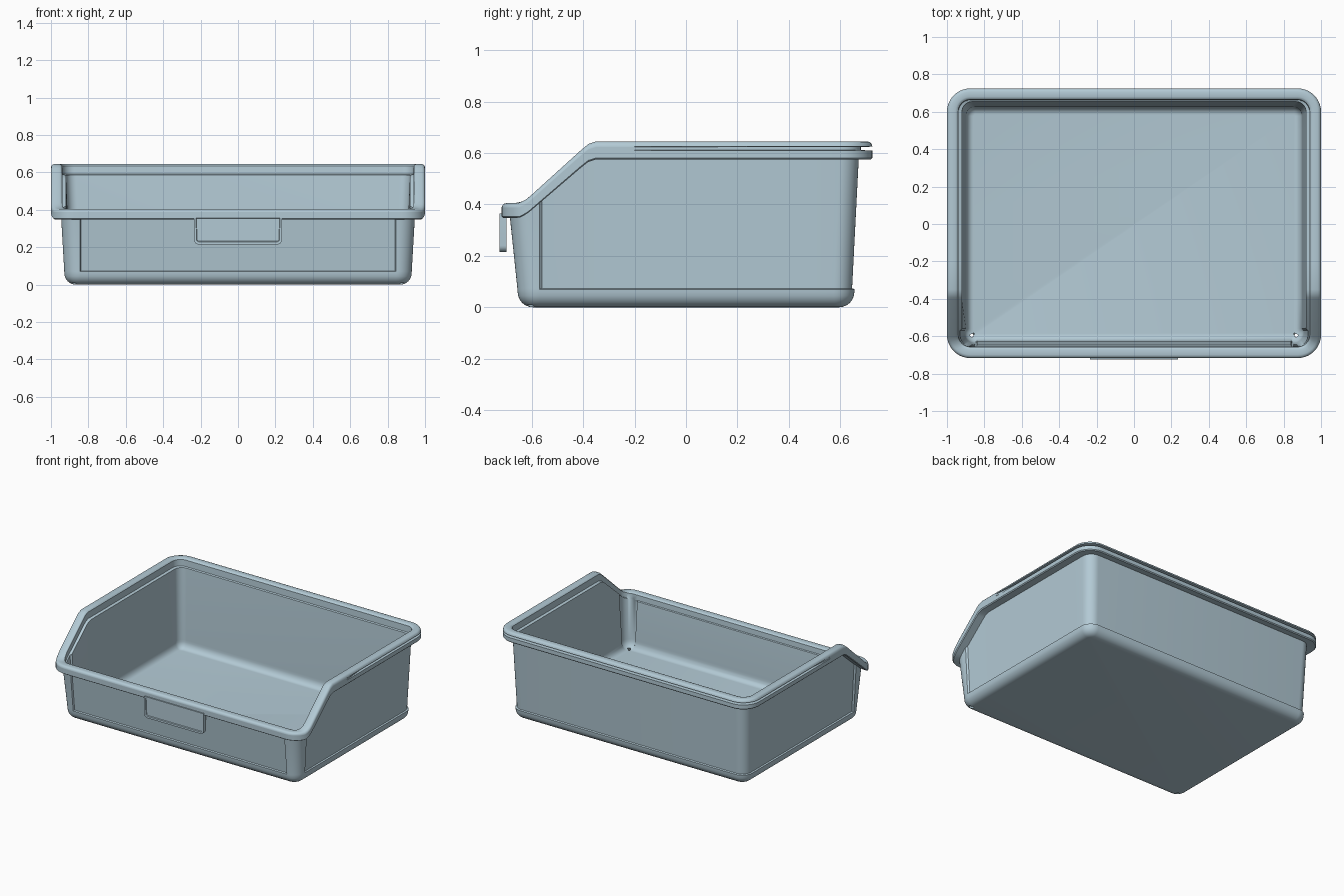
import bpy, bmesh, math
from mathutils import Vector

cube = bpy.data.objects.get("Cube")
if cube:
    bpy.data.objects.remove(cube, do_unlink=True)

plastic = bpy.data.materials.new("pale blue plastic")
plastic.use_nodes = True
colour = (0.45, 0.59, 0.665, 1)
plastic.diffuse_color = colour
plastic.node_tree.nodes["Principled BSDF"].inputs["Base Color"].default_value = colour

ARC = 10
SIDE_Y = [-0.57, -0.56, -0.41, -0.395, -0.38, -0.365, -0.35, -0.2, 0.05, 0.3, 0.5]
FRONT_X = [-0.845, -0.84, 0.84, 0.845]
EDGE = [(-0.65, 0.405), (-0.62, 0.42), (-0.41, 0.61), (-0.38, 0.635), (-0.35, 0.645)]


def rim_height(y):
    """Low front, sloped cheeks, high back."""
    if y <= EDGE[0][0]:
        return EDGE[0][1]
    for (y0, z0), (y1, z1) in zip(EDGE, EDGE[1:]):
        if y <= y1:
            return z0 + (z1 - z0) * (y - y0) / (y1 - y0)
    return EDGE[-1][1]


def outline(hx, yf, yb, r):
    """Rounded rectangle as (point, inward normal, in_panel)."""
    def corner(cx, cy, start, panel):
        for i in range(ARC + 1):
            a = math.radians(start + 90 * i / ARC)
            d = Vector((math.cos(a), math.sin(a)))
            yield Vector((cx, cy)) + d * r, -d, panel
    pts = [(Vector((hx, y)), Vector((-1, 0)), y > -0.565) for y in SIDE_Y]
    pts += corner(hx - r, yb - r, 0, True)
    pts += corner(r - hx, yb - r, 90, True)
    pts += [(Vector((-hx, y)), Vector((1, 0)), y > -0.565) for y in reversed(SIDE_Y)]
    pts += corner(r - hx, yf + r, 180, False)
    pts += [(Vector((x, yf)), Vector((0, 1)), abs(x) < 0.843) for x in FRONT_X]
    pts += corner(hx - r, yf + r, 270, False)
    return pts


def finish(bm, name):
    bmesh.ops.recalc_face_normals(bm, faces=bm.faces[:])
    mesh = bpy.data.meshes.new(name)
    bm.to_mesh(mesh)
    bm.free()
    obj = bpy.data.objects.new(name, mesh)
    bpy.context.collection.objects.link(obj)
    mesh.materials.append(plastic)
    bpy.ops.object.select_all(action='DESELECT')
    obj.select_set(True)
    bpy.context.view_layer.objects.active = obj
    bpy.ops.object.shade_smooth_by_angle(angle=math.radians(35))


# Bin shell: one continuous loft from the underside, over the rim, to the floor
bm = bmesh.new()
rings = []


def ring(hx, yf, yb, r, z=None, drop=0, recess=0, groove=0):
    verts = []
    for p, n, panel in outline(hx, yf, yb, r):
        top = rim_height(p.y)
        height = z if z is not None else top - drop * (0.82 + 0.75 * (top - 0.405))
        depth = recess * panel + groove * min(1, max(0, (p.y + 0.2) / 0.5))
        q = p + n * depth
        verts.append(bm.verts.new((q.x, q.y, height)))
    rings.append(verts)


def rim(inset, drop, groove=0):
    ring(1 - inset, inset - 0.717, 0.725 - inset, 0.125 - inset, drop=drop, groove=groove)


# rounded bottom edge
for i in range(7):
    a = math.radians(90 * i / 6)
    o = 0.06 * (1 - math.sin(a))
    ring(0.928 - o, o - 0.655, 0.655 - o, 0.08 - o, z=0.06 * (1 - math.cos(a)))
# base band and recessed outer panels
ring(0.929, -0.656, 0.656, 0.08, z=0.07)
ring(0.929, -0.656, 0.656, 0.08, z=0.074, recess=0.01)
ring(0.947, -0.685, 0.682, 0.085, drop=0.066, recess=0.01)
# rim with a groove around the back and sides
rim(0.006, 0.07)
rim(0, 0.064)
rim(0, 0.036)
rim(0, 0.033, 0.045)
rim(0, 0.022, 0.045)
rim(0, 0.020)
for inset, drop in [(0.003, 0.01), (0.009, 0.003), (0.018, 0), (0.045, 0),
                    (0.054, 0.003), (0.060, 0.010), (0.062, 0.055)]:
    rim(inset, drop)
# inner walls, fillet and floor
ring(0.930, -0.658, 0.664, 0.065, drop=0.06, recess=0.01)
ring(0.908, -0.637, 0.637, 0.06, z=0.085, recess=0.01)
for i in range(1, 7):
    a = math.radians(90 * i / 6)
    o = 0.05 * (1 - math.cos(a))
    ring(0.908 - o, o - 0.637, 0.637 - o, 0.06 - o,
         z=0.085 - 0.06 * math.sin(a), recess=0.01 * (1 - i / 6))

# drain holes: leave a patch open in both skins at the front corners, then wall it
SPAN = 4
left_corner = len(SIDE_Y) * 2 + (ARC + 1) * 2
hole_starts = [left_corner + 3, left_corner + ARC + 1 + len(FRONT_X) + 3]
last = len(rings) - 1
open_rows = (0, 1, last - 2, last - 1)
for k, (a, b) in enumerate(zip(rings, rings[1:])):
    for i in range(len(a)):
        if k in open_rows and any(s <= i < s + SPAN for s in hole_starts):
            continue
        j = (i + 1) % len(a)
        bm.faces.new((a[i], a[j], b[j], b[i]))
bm.faces.new(rings[0])
bm.faces.new(rings[-1])
for s in hole_starts:
    path = [(0, s + i) for i in range(SPAN)] + [(k, s + SPAN) for k in (0, 1)]
    path += [(2, s + SPAN - i) for i in range(SPAN)] + [(k, s) for k in (2, 1)]
    for (k, i), (m, j) in zip(path, path[1:] + path[:1]):
        bm.faces.new((rings[k][i], rings[m][j], rings[last - m][j], rings[last - k][i]))
finish(bm, "bin_shell")

# Label plate hanging from the front rim, with a raised border
bm = bmesh.new()
half, low, high, r = 0.235, 0.215, 0.365, 0.025
profile = [(half, high), (-half, high)]
for cx, start in ((r - half, 180), (half - r, 270)):
    for i in range(7):
        a = math.radians(start + 15 * i)
        profile.append((cx + r * math.cos(a), low + r + r * math.sin(a)))
front = bm.faces.new([bm.verts.new((x, -0.725, z)) for x, z in profile])
back = bmesh.ops.extrude_face_region(bm, geom=[front], use_keep_orig=True)
moved = [g for g in back["geom"] if isinstance(g, bmesh.types.BMVert)]
bmesh.ops.translate(bm, verts=moved, vec=(0, 0.026, 0))
bmesh.ops.recalc_face_normals(bm, faces=bm.faces[:])
front = min(bm.faces, key=lambda f: f.calc_center_median().y)
bmesh.ops.inset_region(bm, faces=[front], thickness=0.014)
bmesh.ops.inset_region(bm, faces=[front], thickness=0.003, depth=-0.006)
finish(bm, "label_plate")
